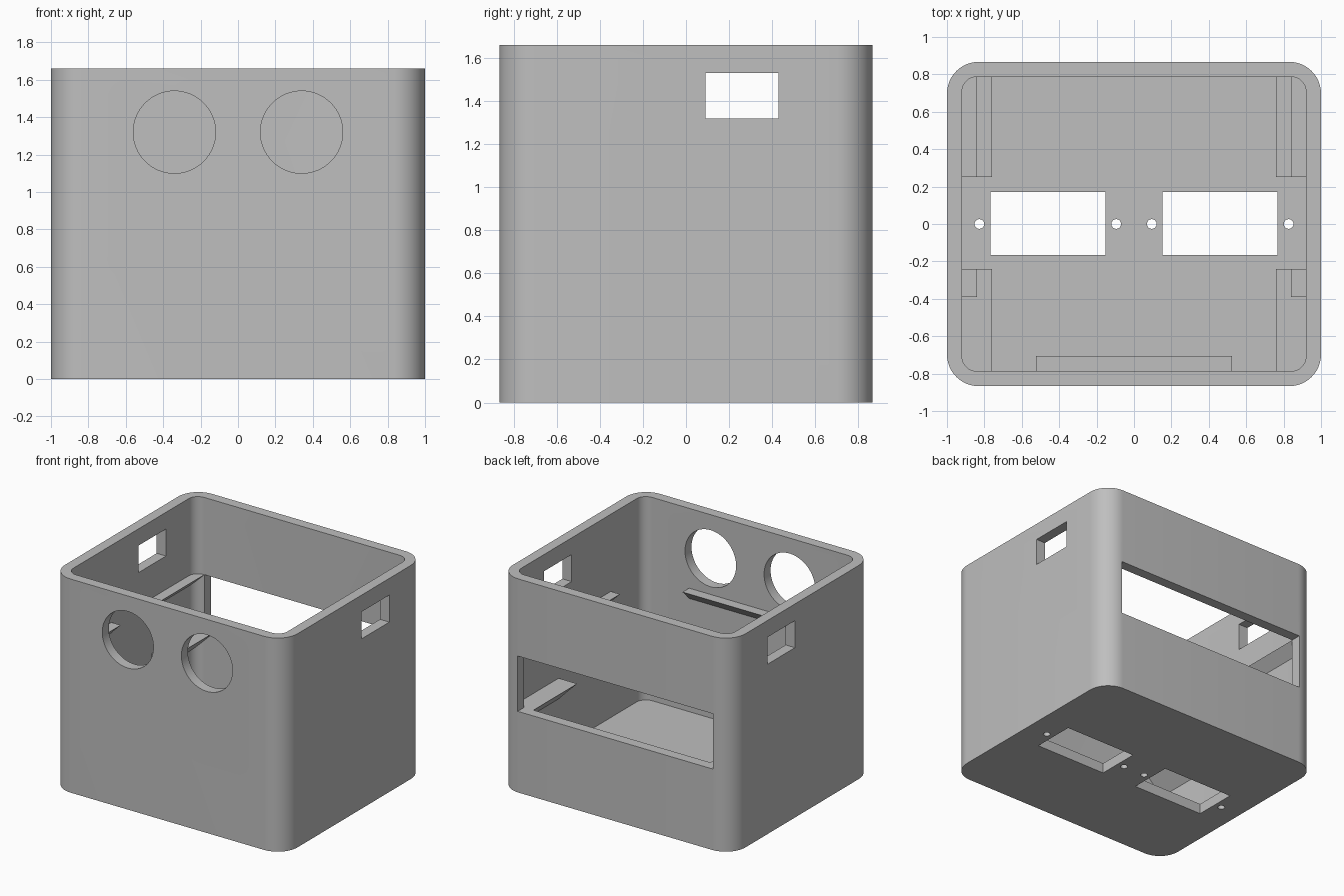
import bpy, bmesh, math

if "Cube" in bpy.data.objects:
    bpy.data.objects.remove(bpy.data.objects["Cube"])

HALF_X, HALF_Y, HEIGHT, WALL = 1.0, 0.867, 1.66, 0.08
IN_X, IN_Y = HALF_X - WALL, HALF_Y - WALL
SHELF_Z, CLIP_Z = 0.63, 1.06

gray = bpy.data.materials.new("plain_gray")
gray.use_nodes = True
color = (0.52, 0.52, 0.52, 1)
gray.diffuse_color = color
gray.node_tree.nodes["Principled BSDF"].inputs["Base Color"].default_value = color


def prism(name, outline, place, low, high):
    """Extrude a 2D outline; place(u, v, w) maps it into space."""
    bm = bmesh.new()
    face = bm.faces.new([bm.verts.new(place(u, v, low)) for u, v in outline])
    result = bmesh.ops.extrude_face_region(bm, geom=[face])
    top = [g for g in result["geom"] if isinstance(g, bmesh.types.BMVert)]
    shift = place(0, 0, high) - place(0, 0, low)
    bmesh.ops.translate(bm, verts=top, vec=shift)
    bmesh.ops.recalc_face_normals(bm, faces=bm.faces)
    mesh = bpy.data.meshes.new(name)
    bm.to_mesh(mesh)
    bm.free()
    mesh.materials.append(gray)
    obj = bpy.data.objects.new(name, mesh)
    bpy.context.collection.objects.link(obj)
    return obj


from mathutils import Vector


def along_x(u, v, w):
    return Vector((w, u, v))


def along_y(u, v, w):
    return Vector((u, w, v))


def along_z(u, v, w):
    return Vector((u, v, w))


def rect(u0, u1, v0, v1):
    return [(u0, v0), (u1, v0), (u1, v1), (u0, v1)]


def circle(u, v, radius, sides):
    steps = [math.tau * i / sides for i in range(sides)]
    return [(u + radius * math.cos(a), v + radius * math.sin(a)) for a in steps]


def rounded(hx, hy, radius, steps=12):
    points = []
    for quarter, (sx, sy) in enumerate([(1, 1), (-1, 1), (-1, -1), (1, -1)]):
        for i in range(steps + 1):
            a = (quarter + i / steps) * math.pi / 2
            points.append((sx * (hx - radius) + radius * math.cos(a),
                           sy * (hy - radius) + radius * math.sin(a)))
    return points


def cut(target, cutter):
    cutter.hide_render = True
    mod = target.modifiers.new("cut", "BOOLEAN")
    mod.operation = "DIFFERENCE"
    mod.solver = "EXACT"
    mod.object = cutter
    bpy.context.view_layer.update()
    graph = bpy.context.evaluated_depsgraph_get()
    mesh = bpy.data.meshes.new_from_object(target.evaluated_get(graph))
    target.modifiers.clear()
    target.data = mesh
    bpy.data.objects.remove(cutter)


# Open-topped case with rounded corners
case = prism("case", rounded(HALF_X, HALF_Y, 0.17), along_z, 0, HEIGHT)
cut(case, prism("cavity", rounded(IN_X, IN_Y, 0.08), along_z, WALL, HEIGHT + 0.2))

# Round front openings, floor slots and screw holes
for s in (-1, 1):
    cut(case, prism("front_hole", circle(s * 0.34, 1.32, 0.22, 64), along_y, -1, -0.6))
    u0, u1 = sorted((s * 0.153, s * 0.767))
    cut(case, prism("floor_slot", rect(u0, u1, -0.167, 0.17), along_z, -0.2, 0.2))
    for x in (0.095, 0.827):
        cut(case, prism("screw_hole", circle(s * x, 0, 0.026, 24), along_z, -0.2, 0.2))

# Side windows and the wide back slot
cut(case, prism("side_windows", rect(0.09, 0.43, 1.32, 1.53), along_x, -1.2, 1.2))
cut(case, prism("back_slot", rect(-0.84, 0.84, SHELF_Z, CLIP_Z), along_y, 0.6, 1.1))

bpy.ops.object.select_all(action="DESELECT")
case.select_set(True)
bpy.context.view_layer.objects.active = case
bpy.ops.object.shade_smooth_by_angle(angle=math.radians(30))


def bracket(name, side, wall, depth, top, place, low, high):
    """Flat-topped support with a 45 degree underside, against a wall."""
    root = wall + 0.01
    outline = [(side * (wall - depth), top), (side * root, top),
               (side * root, top - depth - 0.01)]
    prism(name, outline, place, low, high)


# Tray shelves and upper clips on both side walls
for s, label in ((1, "left"), (-1, "right")):
    bracket(label + "_back_shelf", s, IN_X, 0.16, SHELF_Z, along_y, 0.25, IN_Y)
    bracket(label + "_front_shelf", s, IN_X, 0.16, SHELF_Z, along_y, -IN_Y, -0.24)
    bracket(label + "_back_clip", s, IN_X, 0.08, CLIP_Z, along_y, 0.25, IN_Y)
    bracket(label + "_front_clip", s, IN_X, 0.08, CLIP_Z, along_y, -0.39, -0.24)

# Long clip inside the front wall
bracket("front_clip", -1, IN_Y, 0.08, 1.04, along_x, -0.525, 0.525)
